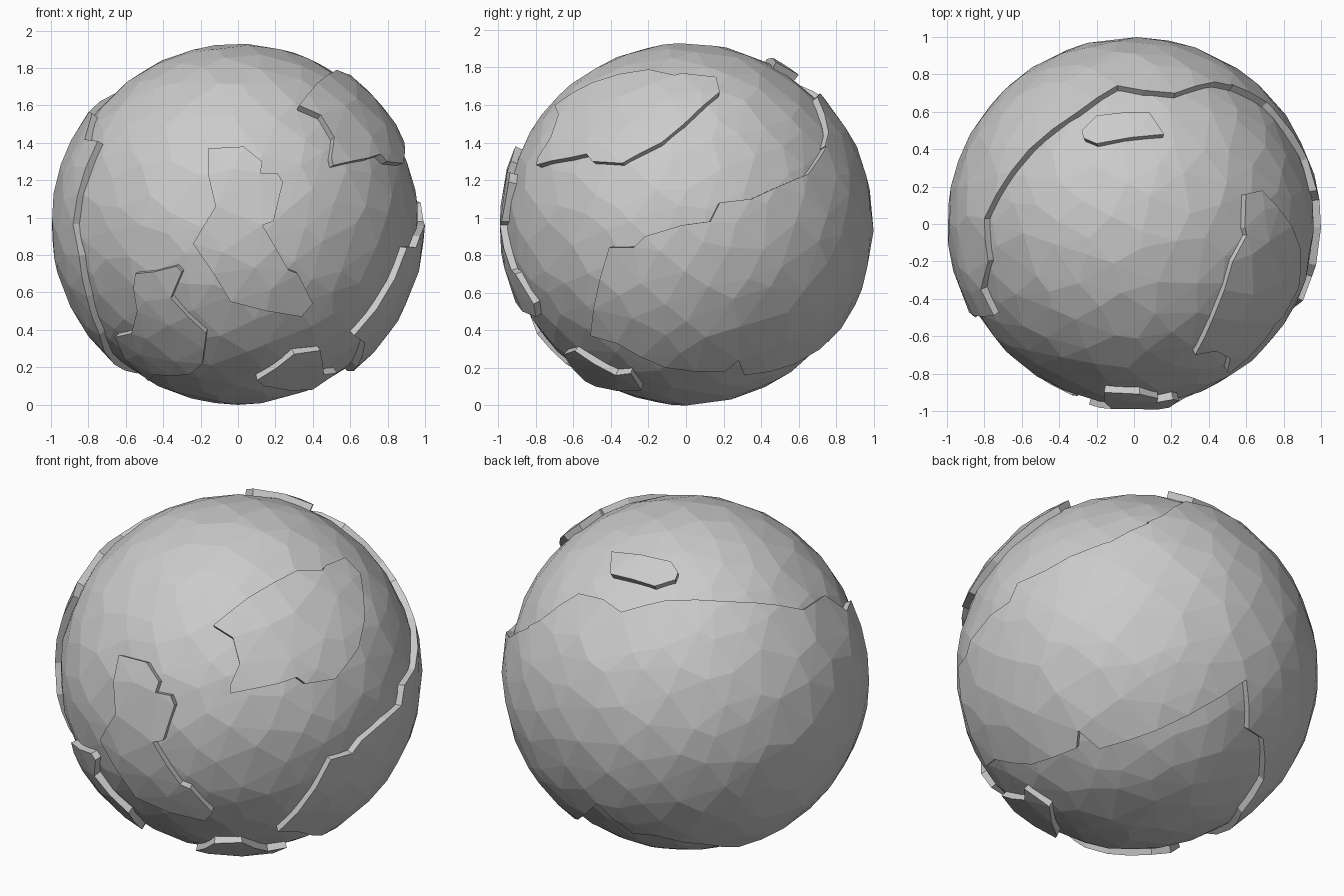
import bpy, bmesh, math, random
from mathutils import Vector
from mathutils.geometry import delaunay_2d_cdt

if "Cube" in bpy.data.objects:
    bpy.data.objects.remove(bpy.data.objects["Cube"])

random.seed(4)
MID = 0.965      # height of the globe centre
SEA = 0.966      # sea radius
LAND = 1.0       # land radius


def rest(a, b):
    return math.sqrt(max(0.0, 1 - a * a - b * b))


# outline points read from a view, lifted onto the unit sphere
def front(pts):
    return [Vector((x, -rest(x, z - MID), z - MID)).normalized() for x, z in pts]


def right(pts):
    return [Vector((rest(y, z - MID), y, z - MID)).normalized() for y, z in pts]


def top(pts):
    return [Vector((x, y, rest(x, y))).normalized() for x, y in pts]


def free(pts):
    return [Vector(p).normalized() for p in pts]


# evenly scattered, slightly jittered directions
def scatter(n):
    out = []
    for i in range(n):
        z = 1 - 2 * (i + 0.5) / n
        a = i * math.pi * (3 - math.sqrt(5))
        r = math.sqrt(1 - z * z)
        j = Vector([random.uniform(-0.05, 0.05) for _ in range(3)])
        out.append((Vector((r * math.cos(a), r * math.sin(a), z)) + j).normalized())
    return out


def finish(bm, name):
    me = bpy.data.meshes.new(name)
    bm.to_mesh(me)
    bm.free()
    ob = bpy.data.objects.new(name, me)
    ob.location.z = MID
    bpy.context.collection.objects.link(ob)
    return ob


def inside(p, poly):
    hit = False
    for a, b in zip(poly, poly[1:] + poly[:1]):
        if (a.y > p.y) != (b.y > p.y) and p.x < (b.x - a.x) * (p.y - a.y) / (b.y - a.y) + a.x:
            hit = not hit
    return hit


# raised plate: triangulated cap inside the outline plus a wall into the sea
def plate(name, outline, pole=None):
    ring = []
    for a, b in zip(outline, outline[1:] + outline[:1]):
        k = max(1, math.ceil(a.angle(b) / 0.22))
        ring += [a.lerp(b, i / k).normalized() for i in range(k)]
    pole = Vector(pole).normalized() if pole else sum(ring, Vector()).normalized()
    u = pole.orthogonal().normalized()
    v = pole.cross(u)

    def flat(d):      # stereographic map
        return Vector((d.dot(u), d.dot(v))) / (1 + d.dot(pole))

    def lift(q):
        s = q.length_squared
        return (u * (2 * q.x) + v * (2 * q.y) + pole * (1 - s)) / (1 + s)

    poly = [flat(d) for d in ring]
    inner = [flat(d) for d in DOTS
             if min(d.angle(r) for r in ring) > 0.09 and d.dot(pole) > -0.95]
    inner = [q for q in inner if inside(q, poly)]
    co, _, faces, *_ = delaunay_2d_cdt(poly + inner, [], [list(range(len(poly)))], 1, 1e-5)
    bm = bmesh.new()
    vs = [bm.verts.new(lift(q) * LAND) for q in co]
    for f in faces:
        face = bm.faces.new([vs[i] for i in f])
        face.normal_update()
        if face.normal.dot(face.calc_center_median()) < 0:
            face.normal_flip()
    rim = [e for e in bm.edges if e.is_boundary]
    new = bmesh.ops.extrude_edge_only(bm, edges=rim)["geom"]
    for w in new:
        if isinstance(w, bmesh.types.BMVert):
            w.co *= 0.94
    bmesh.ops.recalc_face_normals(bm, faces=bm.faces)
    if sum(f.normal.dot(f.calc_center_median()) for f in bm.faces) < 0:
        bmesh.ops.reverse_faces(bm, faces=bm.faces)
    return finish(bm, name)


DOTS = scatter(380)

# sea ball
bm = bmesh.new()
for d in DOTS + [Vector((0, 0, -1))]:
    bm.verts.new(d * SEA)
bmesh.ops.convex_hull(bm, input=bm.verts)
finish(bm, "sea_ball")

# front land
plate("front_land", front([
    (-.16, 1.37), (.03, 1.38), (.13, 1.30), (.12, 1.24), (.21, 1.24), (.24, 1.19),
    (.19, .98), (.13, .96), (.27, .72), (.32, .70), (.40, .54), (.34, .47),
    (-.04, .55), (-.13, .70), (-.24, .86), (-.12, 1.06), (-.16, 1.23)]))

# lower left land
plate("lower_left_land", front([
    (-.55, .70), (-.45, .71), (-.33, .74), (-.30, .71), (-.36, .57), (-.17, .38),
    (-.19, .22), (-.26, .16), (-.45, .16)]) + free([
    (-.48, -.26, -.84), (-.60, -.33, -.72)]) + front([
    (-.66, .36), (-.57, .38), (-.54, .50), (-.56, .62)]))

# bottom island
plate("bottom_island", front([
    (.10, .13), (.30, .27), (.44, .29), (.46, .16), (.53, .17),
    (.40, .08), (.28, .075), (.14, .10)]))

# upper right land
plate("upper_right_land", right([
    (-.06, 1.76), (-.02, 1.77), (.16, 1.75), (.18, 1.67), (-.01, 1.50), (-.13, 1.40),
    (-.34, 1.29), (-.50, 1.30), (-.53, 1.34), (-.62, 1.32), (-.80, 1.28), (-.79, 1.32),
    (-.72, 1.43), (-.68, 1.55), (-.70, 1.60), (-.50, 1.72), (-.20, 1.79)]))

# top island
plate("top_island", top([
    (-.28, .50), (-.20, .58), (.08, .60), (.16, .48), (-.20, .43), (-.27, .46)]))

# great back land wrapping left, back and right
plate("back_land", top([
    (-.75, -.49), (-.82, -.35), (-.78, -.20), (-.80, .03), (-.56, .40), (-.30, .60),
    (-.09, .74), (.05, .715), (.22, .70), (.43, .76), (.53, .74)]) + right([
    (.75, 1.38), (.65, 1.23), (.62, 1.22), (.48, 1.16), (.35, 1.10), (.18, 1.08),
    (.13, .98), (-.02, .96), (-.22, .90), (-.28, .84), (-.41, .84), (-.51, .37),
    (-.37, .33), (-.11, .20), (.21, .18), (.28, .24), (.31, .16), (.58, .22)]) + free([
    (-.04, .90, -.43), (-.18, .76, -.63), (-.31, .72, -.62), (-.50, .50, -.71),
    (-.54, .27, -.80), (-.66, .02, -.75), (-.74, -.32, -.59), (-.81, -.44, -.39),
    (-.85, -.50, -.17), (-.88, -.47, 0)]), pole=(-.25, .95, -.1))
